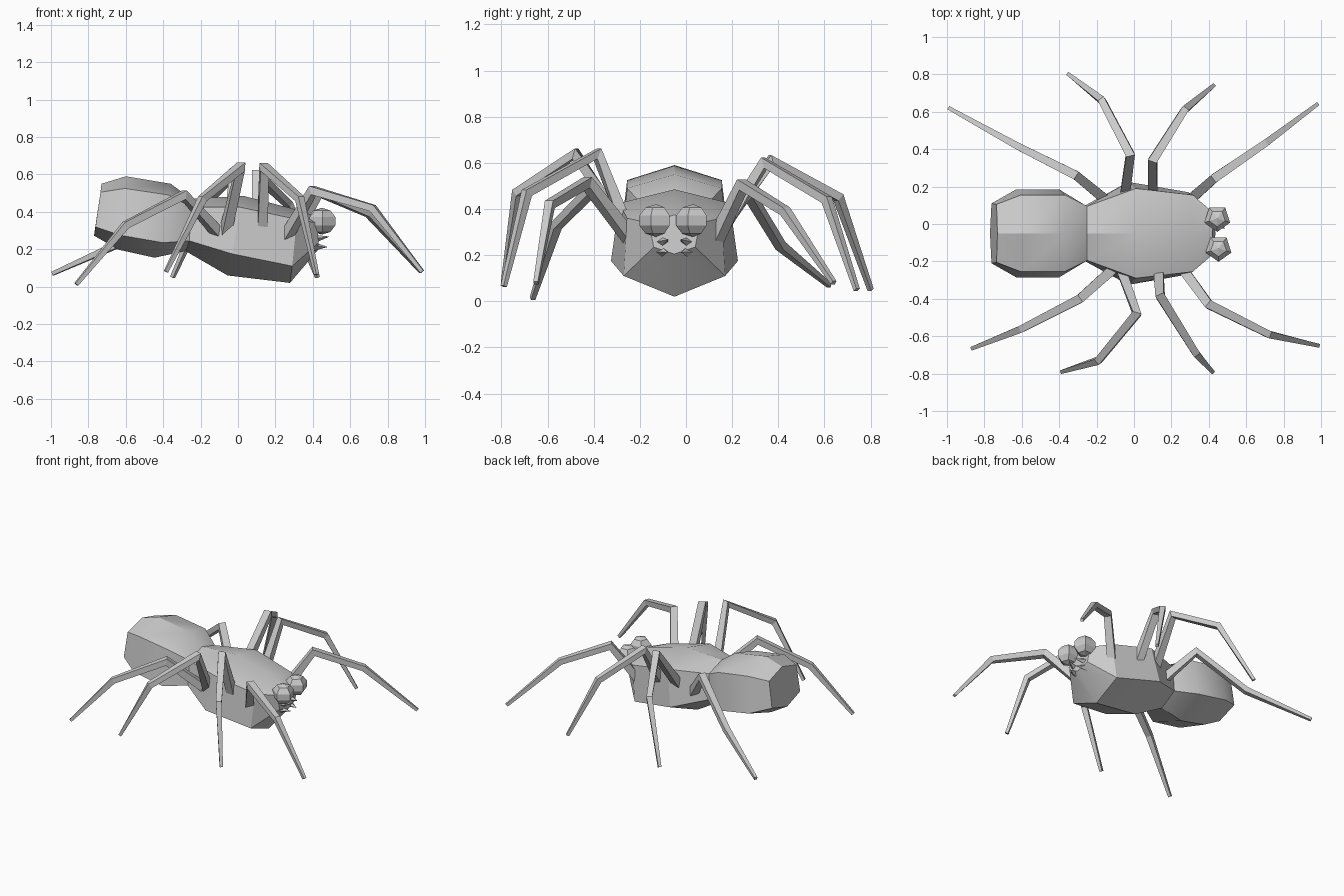
import bpy, bmesh, math
from mathutils import Vector

if "Cube" in bpy.data.objects:
    bpy.data.objects.remove(bpy.data.objects["Cube"])

CY = -0.05  # body centre line


def make_object(name, bm, smooth=False):
    bmesh.ops.recalc_face_normals(bm, faces=bm.faces)
    mesh = bpy.data.meshes.new(name)
    bm.to_mesh(mesh)
    bm.free()
    ob = bpy.data.objects.new(name, mesh)
    bpy.context.collection.objects.link(ob)
    if smooth:
        bpy.ops.object.select_all(action='DESELECT')
        ob.select_set(True)
        bpy.context.view_layer.objects.active = ob
        bpy.ops.object.shade_smooth_by_angle(angle=math.radians(30))
    return ob


def loft(bm, rings):
    loops = [[bm.verts.new(p) for p in r] for r in rings]
    n = len(loops[0])
    for a, b in zip(loops, loops[1:]):
        for i in range(n):
            j = (i + 1) % n
            bm.faces.new((a[i], a[j], b[j], b[i]))
    bm.faces.new(loops[0])
    bm.faces.new(loops[-1][::-1])


def hex_ring(top, upper, lower, bottom):
    """Six-sided section: top (x,z), upper (x,half width,z), lower, bottom."""
    (tx, tz), (ux, uw, uz), (lx, lw, lz), (bx, bz) = top, upper, lower, bottom
    return [(tx, CY, tz), (ux, CY + uw, uz), (lx, CY + lw, lz),
            (bx, CY, bz), (lx, CY - lw, lz), (ux, CY - uw, uz)]


# Abdomen and thorax share the narrow waist section
waist = hex_ring((-.25, .47), (-.25, .145, .425), (-.26, .15, .245), (-.28, .19))
abdomen = [
    hex_ring((-.73, .55), (-.735, .155, .505), (-.762, .16, .32), (-.77, .273)),
    hex_ring((-.60, .59), (-.605, .205, .525), (-.63, .235, .275), (-.64, .198)),
    hex_ring((-.36, .55), (-.37, .205, .49), (-.40, .235, .235), (-.447, .155)),
    waist]
thorax = [
    waist,
    hex_ring((.03, .485), (.01, .24, .425), (-.03, .275, .175), (-.056, .06)),
    hex_ring((.32, .41), (.315, .205, .36), (.29, .22, .11), (.278, .02)),
    hex_ring((.42, .375), (.425, .11, .34), (.43, .09, .235), (.435, .205))]
for name, rings in (("abdomen", abdomen), ("thorax", thorax)):
    bm = bmesh.new()
    loft(bm, rings)
    make_object(name, bm, smooth=True)

# Legs: tapered four-sided tubes along hip, knee, ankle, tip
LEGS = {
    "left_front_leg": [(.30, .13, .27), (.43, .245, .505), (.70, .43, .39), (.98, .64, .08)],
    "left_front_middle_leg": [(.10, .15, .30), (.10, .34, .60), (.27, .61, .44), (.425, .74, .05)],
    "left_rear_middle_leg": [(-.05, .14, .30), (-.02, .37, .61), (-.17, .66, .45), (-.35, .80, .05)],
    "left_rear_leg": [(-.14, .12, .27), (-.31, .26, .485), (-.61, .41, .24), (-.99, .62, .07)],
    "right_front_leg": [(.26, -.24, .27), (.40, -.43, .515), (.72, -.59, .42), (.985, -.65, .08)],
    "right_front_middle_leg": [(.13, -.24, .28), (.14, -.385, .64), (.33, -.69, .47), (.42, -.79, .065)],
    "right_rear_middle_leg": [(-.07, -.24, .28), (.015, -.48, .64), (-.19, -.73, .47), (-.385, -.79, .08)],
    "right_rear_leg": [(-.10, -.23, .28), (-.29, -.40, .49), (-.60, -.56, .33), (-.865, -.665, .012)],
}
HALF = (.027, .024, .019, .010)
for name, pts in LEGS.items():
    pts = [Vector(p) for p in pts]
    segs = [(b - a).normalized() for a, b in zip(pts, pts[1:])]
    rings = []
    for i, p in enumerate(pts):
        t = (segs[max(i - 1, 0)] + segs[min(i, 2)]).normalized()
        side = t.cross(Vector((0, 0, 1))).normalized() * HALF[i]
        up = side.cross(t)
        rings.append([p + side + up, p - side + up, p - side - up, p + side - up])
    bm = bmesh.new()
    loft(bm, rings)
    make_object(name, bm)

# Eyes: five-sided faceted balls
for name, x, y in (("left_eye", .445, .03), ("right_eye", .452, -.13)):
    bm = bmesh.new()
    bmesh.ops.create_uvsphere(bm, u_segments=5, v_segments=5, radius=.076)
    # flat side faces forward
    for v in bm.verts:
        c, s = math.cos(math.radians(36)), math.sin(math.radians(36))
        vx, vy, vz = v.co
        v.co = (x + vx * c - vy * s, y + vx * s + vy * c, .35 + vz * .93)
    make_object(name, bm)

# Fangs: two small spikes on each side of the mouth
for name, sgn in (("left", 1), ("right", -1)):
    for part, root, tip in (("upper", (.41, .06, .255), (.49, .025, .268)),
                            ("lower", (.41, .055, .215), (.48, .03, .212))):
        r = Vector((root[0], CY + sgn * root[1], root[2]))
        t = (tip[0], CY + sgn * tip[1], tip[2])
        bm = bmesh.new()
        base = [bm.verts.new(r + Vector((0, a * .03, b * .022)))
                for a, b in ((1, 0), (0, 1), (-1, 0), (0, -1))]
        apex = bm.verts.new(t)
        bm.faces.new(base)
        for i in range(4):
            bm.faces.new((base[i], base[(i + 1) % 4], apex))
        make_object(f"{name}_{part}_fang", bm)
